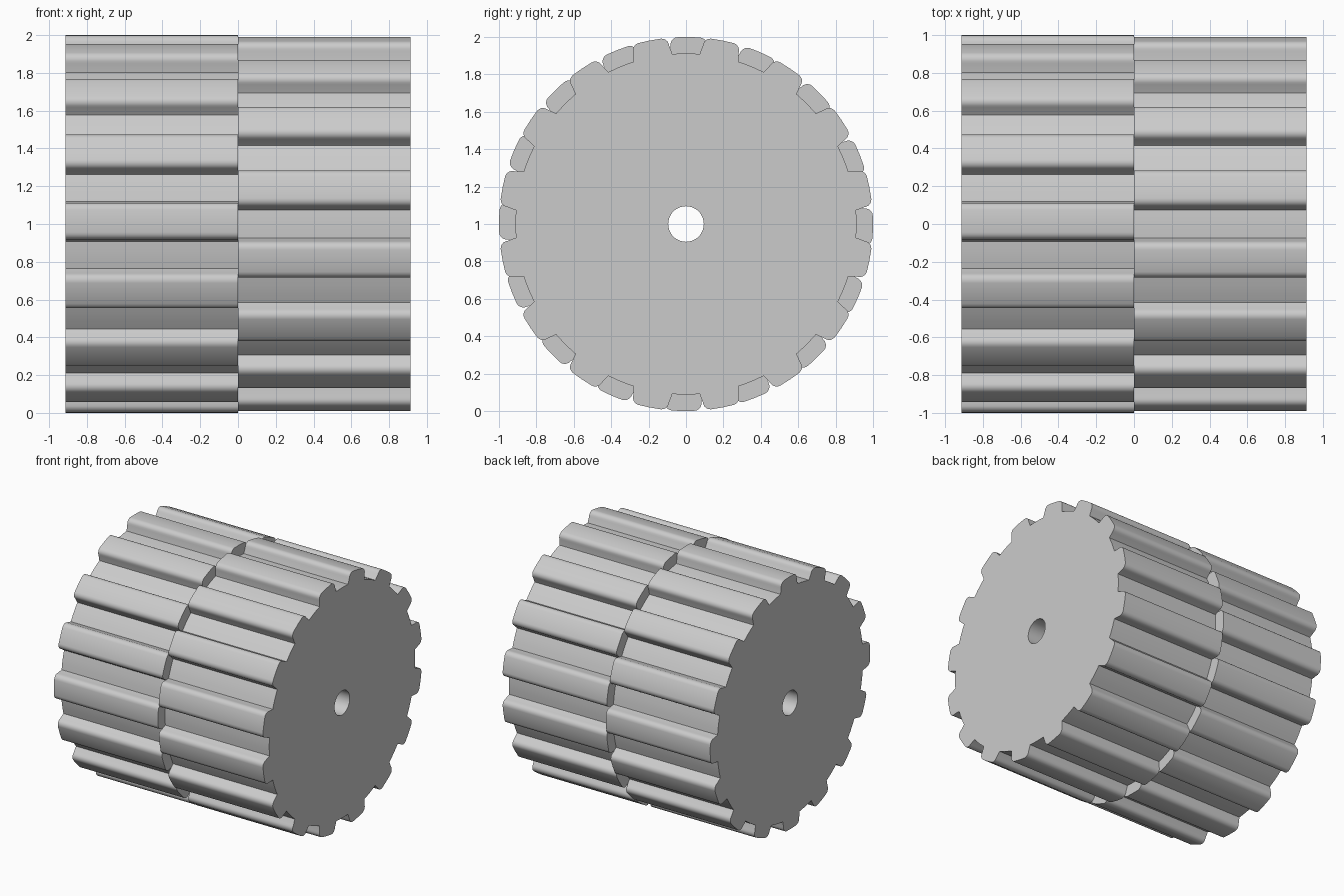
import bpy, bmesh, math

if "Cube" in bpy.data.objects:
    bpy.data.objects.remove(bpy.data.objects["Cube"])

TEETH = 16
ROOT, TIP, BORE, LENGTH = 0.912, 1.0, 0.095, 0.912
PITCH = 2 * math.pi / TEETH

metal = bpy.data.materials.new("plain grey")
metal.diffuse_color = (0.6, 0.6, 0.6, 1)
metal.use_nodes = True
metal.node_tree.nodes["Principled BSDF"].inputs["Base Color"].default_value = metal.diffuse_color


def tooth_profile():
    """(angle in degrees, radius) for one tooth with rounded corners, then the gap floor."""
    half = [(6.65, ROOT), (5.85, 0.958)]
    # rounded corner from flank to flat tip
    for i in range(1, 6):
        a = math.radians(90 * i / 5)
        half.append((3.4 + 2.45 * math.cos(a), 0.958 + (TIP - 0.958) * math.sin(a)))
    pts = [(-a, r) for a, r in half] + [(0, TIP)] + [(a, r) for a, r in reversed(half)]
    return pts + [(9.73, ROOT), (12.77, ROOT)]


def gear(name, x0, x1, turn):
    outline = [(r * math.cos(t), r * math.sin(t))
               for k in range(TEETH) for a, r in tooth_profile()
               for t in [k * PITCH + math.radians(a + turn)]]
    n = len(outline)
    # bore ring has one point for every outline point, so caps are plain quads
    bore = []
    for y, z in outline:
        s = BORE / math.hypot(y, z)
        bore.append((y * s, z * s))

    bm = bmesh.new()
    rings = [[bm.verts.new((x, y, z + 1)) for y, z in pts]
             for x, pts in ((x0, bore), (x0, outline), (x1, outline), (x1, bore))]
    # cap, toothed wall, cap, bore wall
    for j in range(4):
        a, b = rings[j], rings[(j + 1) % 4]
        for i in range(n):
            k = (i + 1) % n
            bm.faces.new((a[i], a[k], b[k], b[i]))
    bmesh.ops.recalc_face_normals(bm, faces=bm.faces)
    mesh = bpy.data.meshes.new(name)
    bm.to_mesh(mesh)
    bm.free()
    mesh.materials.append(metal)
    obj = bpy.data.objects.new(name, mesh)
    bpy.context.collection.objects.link(obj)
    bpy.ops.object.select_all(action='DESELECT')
    obj.select_set(True)
    bpy.context.view_layer.objects.active = obj
    bpy.ops.object.shade_smooth_by_angle(angle=math.radians(30))


# two gears side by side, teeth staggered by about half a pitch
gear("left_gear", -LENGTH, 0, -0.9)
gear("right_gear", 0, LENGTH, 11.25)
